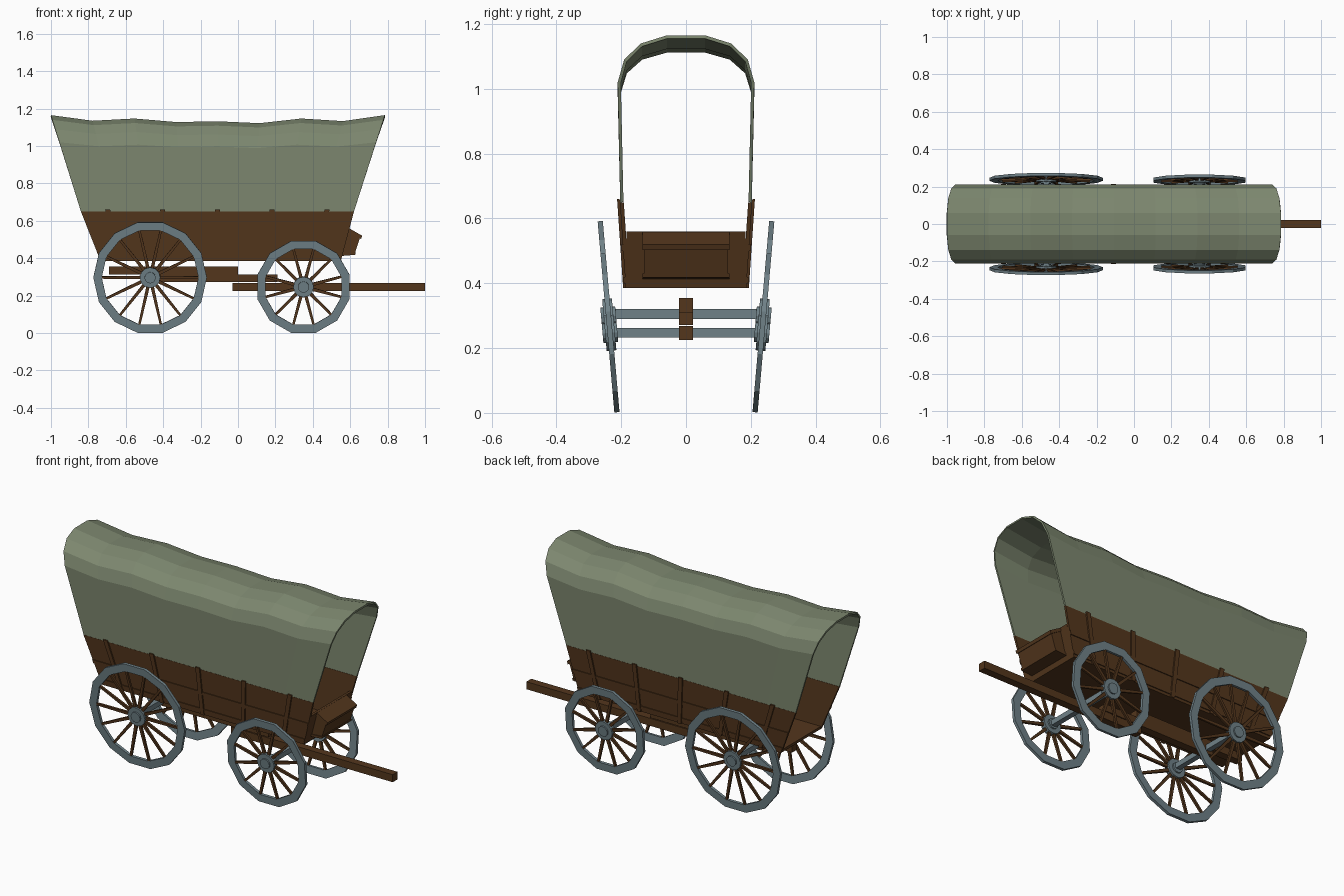
import bpy, bmesh, math
from mathutils import Matrix, Vector

if "Cube" in bpy.data.objects:
    bpy.data.objects.remove(bpy.data.objects["Cube"])


def material(name, rgb):
    m = bpy.data.materials.new(name)
    m.diffuse_color = (*rgb, 1)
    m.use_nodes = True
    m.node_tree.nodes["Principled BSDF"].inputs["Base Color"].default_value = m.diffuse_color
    return m


CANVAS = material("sage canvas", (0.205, 0.245, 0.16))
WOOD = material("brown wood", (0.087, 0.037, 0.012))
METAL = material("blue grey metal", (0.16, 0.22, 0.245))


def finish(name, bm, mat):
    bmesh.ops.recalc_face_normals(bm, faces=bm.faces)
    me = bpy.data.meshes.new(name)
    bm.to_mesh(me)
    bm.free()
    me.materials.append(mat)
    ob = bpy.data.objects.new(name, me)
    bpy.context.collection.objects.link(ob)
    return ob


def loft(bm, rings, closed_path=False):
    """Skin a list of closed rings; cap the ends unless the path is closed."""
    vs = [[bm.verts.new(p) for p in r] for r in rings]
    n = len(vs[0])
    for i in range(len(vs) if closed_path else len(vs) - 1):
        a, b = vs[i], vs[(i + 1) % len(vs)]
        for j in range(n):
            k = (j + 1) % n
            bm.faces.new((a[j], a[k], b[k], b[j]))
    if not closed_path:
        bm.faces.new(vs[0])
        bm.faces.new(vs[-1])


def slab(bm, x0, x1, y0, y1, z):
    return [(x0, y0, z), (x1, y0, z), (x1, y1, z), (x0, y1, z)]


def box(name, x0, x1, y0, y1, z0, z1, mat=WOOD):
    bm = bmesh.new()
    loft(bm, [slab(bm, x0, x1, y0, y1, z0), slab(bm, x0, x1, y0, y1, z1)])
    return finish(name, bm, mat)


def prism(name, profile, half, mat=WOOD):
    """Extrude an x-z profile symmetrically across y."""
    bm = bmesh.new()
    loft(bm, [[(x, s * half, z) for x, z in profile] for s in (-1, 1)])
    return finish(name, bm, mat)


# Wagon body shape: ends and sides flare with height
ZB, ZT = 0.385, 0.65
def end_x(u, z):
    t = (z - ZB) / (ZT - ZB)
    a, b = -0.735 - 0.105 * t, 0.55 + 0.07 * t
    return a + (b - a) * u


def side_y(z):
    return 0.186 + 0.018 * (z - ZB) / (ZT - ZB)


def wall_strip(bm, s, u0, u1, z0, z1, inner, outer):
    rings = []
    for z in (z0, z1):
        y = side_y(z)
        rings.append(slab(bm, end_x(u0, z), end_x(u1, z), s * (y + inner), s * (y + outer), z))
    loft(bm, rings)


for s, side in ((-1, "near"), (1, "far")):
    bm = bmesh.new()
    wall_strip(bm, s, 0, 1, ZB, ZT, -0.012, 0)
    finish(side + "_side_wall", bm, WOOD)
    # Raised ribs and rails on the wall
    bm = bmesh.new()
    for u in (0.1, 0.3, 0.5, 0.7, 0.9):
        wall_strip(bm, s, u - 0.009, u + 0.009, ZB, ZT + 0.01, 0, 0.008)
    for z in (0.40, 0.50):
        wall_strip(bm, s, 0.0, 1.0, z, z + 0.02, 0, 0.005)
    finish(side + "_wall_framing", bm, WOOD)

# Floor and front board
box("floor", -0.735, 0.55, -0.184, 0.184, ZB, ZB + 0.015)
prism("front_board", [(0.535, ZB), (0.55, ZB), (0.596, 0.56), (0.581, 0.56)], 0.184)

# Tool box on the front board
prism("tool_box", [(0.55, 0.42), (0.624, 0.425), (0.652, 0.51), (0.585, 0.55)], 0.13)
prism("tool_box_lid", [(0.585, 0.545), (0.658, 0.503), (0.664, 0.52), (0.594, 0.56)], 0.135)
prism("tool_box_base", [(0.55, 0.412), (0.626, 0.418), (0.63, 0.43), (0.553, 0.426)], 0.135)

# Canvas cover: sagging arch skinned between hoops
half = [(0.203, 0.65), (0.211, 1.02), (0.191, 1.09), (0.14, 1.14), (0.06, 1.165)]
arch = [(-y, z) for y, z in half] + half[::-1]
crown = [1.165, 1.135, 1.147, 1.128, 1.132, 1.122, 1.147, 1.133, 1.165]
bm = bmesh.new()
rows = []
for i, top in enumerate(crown):
    u = i / (len(crown) - 1)
    row = []
    for y, z in arch:
        t = (z - 0.65) / 0.515
        x = -0.84 - 0.16 * t + u * (1.46 + 0.325 * t)
        row.append(bm.verts.new((x, y, 0.65 + t * (top - 0.65))))
    rows.append(row)
for a, b in zip(rows, rows[1:]):
    for j in range(len(arch) - 1):
        bm.faces.new((a[j], b[j], b[j + 1], a[j + 1]))
cover = finish("canvas_cover", bm, CANVAS)
# make the normals point outwards, then thicken inwards
if max(cover.data.polygons, key=lambda p: p.center.z).normal.z < 0:
    cover.data.flip_normals()
sol = cover.modifiers.new("thickness", "SOLIDIFY")
sol.thickness = 0.01
sol.offset = -1


# Wheels: flat-topped polygon rims, hub and spokes, leaning outwards
def wheel(name, x, z, apothem, n, s):
    R, r = apothem / math.cos(math.pi / n), apothem / math.cos(math.pi / n) - 0.045
    w = 0.008
    rot = Matrix.Translation((x, s * (0.213 + 0.0875 * z), z)) @ Matrix.Rotation(-s * math.radians(5), 4, "X")
    bm = bmesh.new()
    rings = []
    for i in range(n):
        a = math.pi / 2 + (i + 0.5) * math.tau / n
        c, d = math.cos(a), math.sin(a)
        rings.append([(q * c, y, q * d) for q, y in ((r, -w), (R, -w), (R, w), (r, w))])
    loft(bm, rings, True)
    for rad, depth in ((0.055, 0.03), (0.03, 0.046)):
        bmesh.ops.create_cone(bm, cap_ends=True, segments=12, radius1=rad, radius2=rad,
                              depth=depth, matrix=Matrix.Rotation(math.pi / 2, 4, "X"))
    finish(name + "_rim_and_hub", bm, METAL).matrix_world = rot
    bm = bmesh.new()
    for i in range(n):
        m = Matrix.Rotation(math.tau * (i + 0.5) / n, 4, "Y")
        rings = []
        for q, h in ((0.045, 0.009), (r + 0.008, 0.006)):
            rings.append([m @ Vector(p) for p in slab(bm, -h, h, -0.006, 0.006, q)])
        loft(bm, rings)
    finish(name + "_spokes", bm, WOOD).matrix_world = rot


for name, x, z, ap, n, reach in (("rear", -0.47, 0.297, 0.296, 14, 0.258),
                                 ("front", 0.35, 0.247, 0.246, 12, 0.252)):
    for s, side in ((-1, "near"), (1, "far")):
        wheel(f"{name}_{side}_wheel", x, z, ap, n, s)
    za = z + (0.008 if name == "rear" else 0)
    box(name + "_axle", x - 0.015, x + 0.015, -reach, reach, za - 0.015, za + 0.015, METAL)

# Undercarriage beams and tongue
box("rear_beam", -0.69, 0.0, -0.022, 0.022, 0.312, 0.355)
box("middle_beam", -0.5, 0.21, -0.022, 0.022, 0.272, 0.312)
box("tongue", -0.03, 1.0, -0.022, 0.022, 0.225, 0.268)
